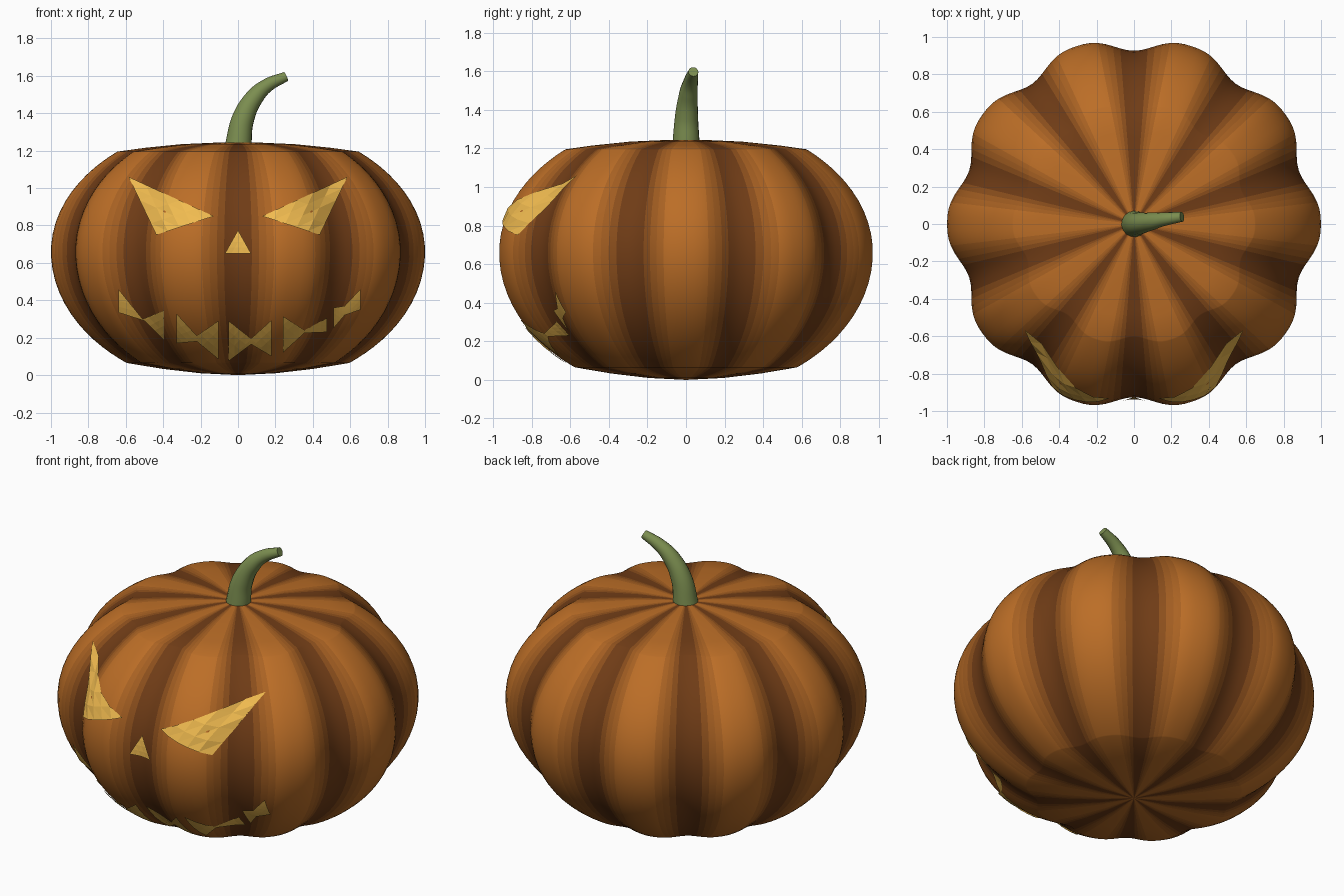
import bpy, bmesh
from math import sin, cos, pi, sqrt, atan2

if "Cube" in bpy.data.objects:
    bpy.data.objects.remove(bpy.data.objects["Cube"])


def material(name, rgb):
    m = bpy.data.materials.new(name)
    m.diffuse_color = (*rgb, 1)
    m.use_nodes = True
    m.node_tree.nodes["Principled BSDF"].inputs["Base Color"].default_value = m.diffuse_color
    return m


def add_object(name, bm, mats, smooth=True):
    me = bpy.data.meshes.new(name)
    bm.to_mesh(me)
    bm.free()
    for m in mats:
        me.materials.append(m)
    for p in me.polygons:
        p.use_smooth = smooth
    ob = bpy.data.objects.new(name, me)
    bpy.context.collection.objects.link(ob)
    return ob


def groove(a):
    # 0 on a rib, 1 in a valley, ten ribs round
    return abs(sin(5 * a)) ** 3


def girth(z):
    return sqrt(max(0, 1 - ((z - 0.66) / (0.70 if z > 0.66 else 0.74)) ** 2))


def rib(a):
    return 1 - 0.073 * groove(a)


# Ribbed pumpkin body: lathe with a flattened top and bottom
SEG, TONES = 160, 8
profile = [(0.2, 0.01), (0.4, 0.033)]
profile += [(girth(z), z) for z in
            [0.63 - 0.565 * cos(pi * i / 28) for i in range(29)]]
profile += [(0.5, 1.215), (0.3, 1.235), (0.12, 1.243)]
bm = bmesh.new()
rings = [[bm.verts.new((r * rib(a) * cos(a), r * rib(a) * sin(a), z))
          for a in (2 * pi * i / SEG for i in range(SEG))] for r, z in profile]
low, high = bm.verts.new((0, 0, 0)), bm.verts.new((0, 0, 1.245))
for i in range(SEG):
    j = (i + 1) % SEG
    faces = [bm.faces.new((low, rings[0][j], rings[0][i])),
             bm.faces.new((high, rings[-1][i], rings[-1][j]))]
    for p, q in zip(rings, rings[1:]):
        faces.append(bm.faces.new((p[i], p[j], q[j], q[i])))
    tone = min(TONES - 1, int(groove(2 * pi * (i + 0.5) / SEG) * TONES))
    for f in faces:
        f.material_index = tone
light, dark = (0.50, 0.155, 0.02), (0.16, 0.045, 0.008)
tones = [material(f"orange_{k}", [u + (v - u) * k / (TONES - 1) for u, v in zip(light, dark)])
         for k in range(TONES)]
add_object("pumpkin_body", bm, tones)

# Curved tapering stem
cu = bpy.data.curves.new("stem", 'CURVE')
cu.dimensions = '3D'
cu.bevel_depth = 1
cu.bevel_resolution = 6
cu.use_fill_caps = True
path = [(0, 0, 1.22, 0.071), (0.027, 0.003, 1.37, 0.06), (0.09, 0.013, 1.487, 0.048),
        (0.155, 0.025, 1.548, 0.037), (0.257, 0.038, 1.597, 0.026)]
sp = cu.splines.new('BEZIER')
sp.bezier_points.add(len(path) - 1)
for bp, (x, y, z, r) in zip(sp.bezier_points, path):
    bp.co = (x, y, z)
    bp.radius = r
    bp.handle_left_type = bp.handle_right_type = 'AUTO'
cu.materials.append(material("stem_green", (0.20, 0.27, 0.08)))
stem = bpy.data.objects.new("stem", cu)
bpy.context.collection.objects.link(stem)


# Face cut-outs: flat outlines wrapped onto the front of the body
glow = material("glow_yellow", (0.88, 0.50, 0.08))


def patch(name, outline, cuts=4):
    bm = bmesh.new()
    f = bm.faces.new([bm.verts.new((x, 0, z)) for x, z in outline])
    f.normal_update()
    if f.normal.y > 0:
        f.normal_flip()
    bmesh.ops.triangulate(bm, faces=bm.faces[:])
    bmesh.ops.subdivide_edges(bm, edges=bm.edges[:], cuts=cuts, use_grid_fill=True)
    for v in bm.verts:
        x, z = v.co.x, v.co.z
        a, b = -1.2, 0.0
        for _ in range(30):
            y = (a + b) / 2
            if sqrt(x * x + y * y) > girth(z) * rib(atan2(y, x)):
                a = y
            else:
                b = y
        v.co.y = a - 0.01
    add_object(name, bm, [glow], smooth=False)


eye = [(0.585, 1.06), (0.13, 0.85), (0.437, 0.75)]
patch("right_eye", eye)
patch("left_eye", [(-x, z) for x, z in eye])
patch("nose", [(0, 0.775), (-0.07, 0.65), (0.07, 0.65)], 3)
mouth = [
    [(-.64, .46), (-.64, .335), (-.5, .29), (-.395, .185), (-.395, .345), (-.51, .30)],
    [(-.33, .33), (-.33, .17), (-.22, .18), (-.105, .085), (-.105, .29), (-.22, .21)],
    [(-.05, .29), (-.05, .075), (.07, .165), (.18, .10), (.18, .295), (.07, .195)],
    [(.24, .315), (.24, .12), (.355, .225), (.475, .23), (.475, .305), (.355, .24)],
    [(.51, .36), (.51, .25), (.57, .32), (.655, .35), (.655, .46), (.57, .37)],
]
for i, outline in enumerate(mouth):
    patch(f"mouth_piece_{i + 1}", outline, 3)
